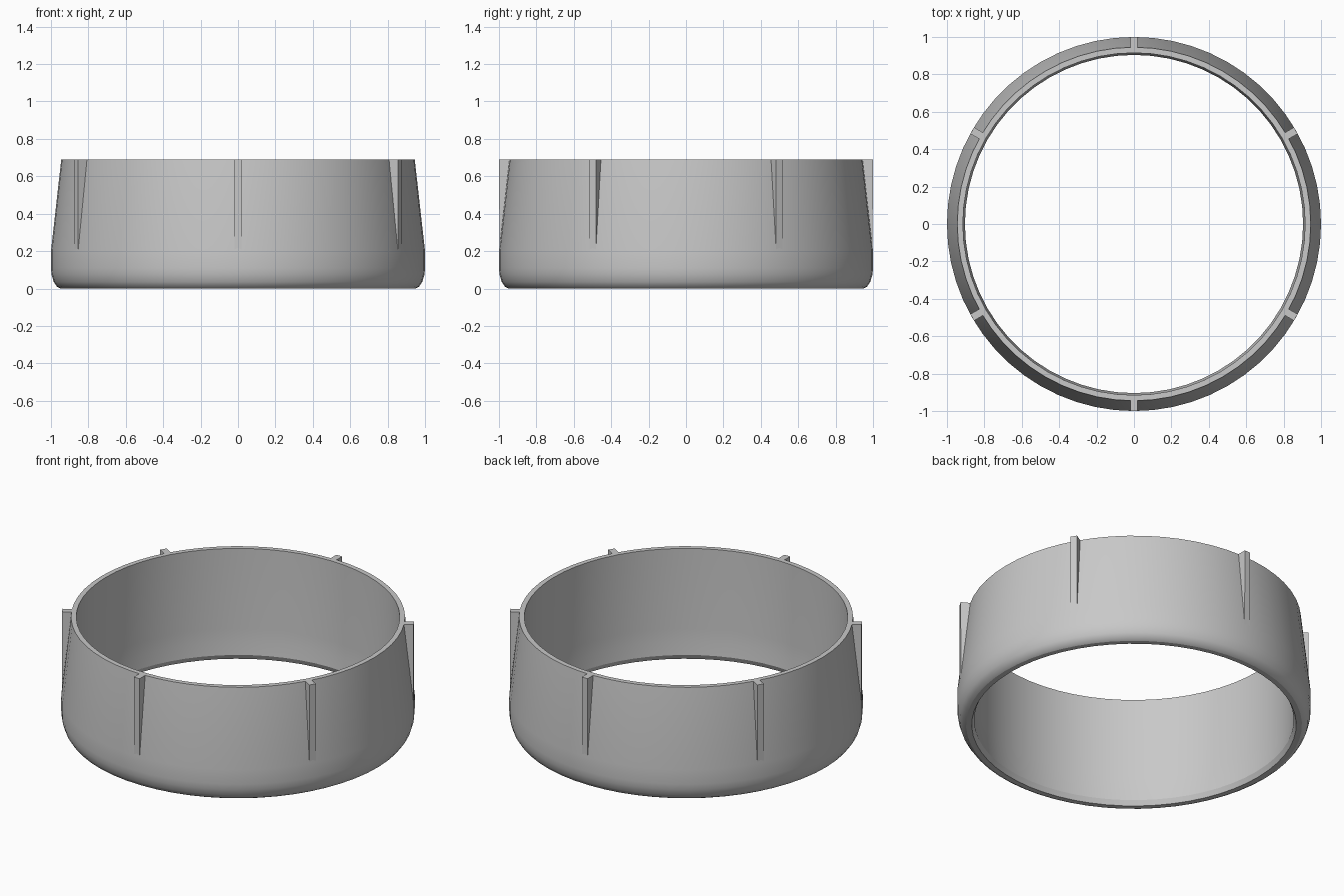
import bpy, bmesh, math
from mathutils import Matrix

cube = bpy.data.objects.get("Cube")
if cube:
    bpy.data.objects.remove(cube, do_unlink=True)

# Single grey material
grey = bpy.data.materials.new("light grey")
grey.use_nodes = True
colour = (0.58, 0.58, 0.58, 1)
grey.diffuse_color = colour
grey.node_tree.nodes["Principled BSDF"].inputs["Base Color"].default_value = colour


def make_object(name, bm):
    bmesh.ops.recalc_face_normals(bm, faces=bm.faces[:])
    mesh = bpy.data.meshes.new(name)
    bm.to_mesh(mesh)
    bm.free()
    mesh.materials.append(grey)
    obj = bpy.data.objects.new(name, mesh)
    bpy.context.collection.objects.link(obj)
    return obj


# Ring wall: closed profile (radius, height) spun around z
SEGMENTS = 60
profile = [
    # outside, from the base up
    (0.95, 0.0), (0.968, 0.01), (0.985, 0.035), (0.997, 0.075), (1.0, 0.11),
    (1.0, 0.2), (0.945, 0.69),
    # inside, from the rim down
    (0.915, 0.69), (0.914, 0.19), (0.911, 0.11), (0.904, 0.03), (0.918, 0.0),
]
bm = bmesh.new()
rings = []
for i in range(SEGMENTS):
    a = 2 * math.pi * i / SEGMENTS
    rings.append([bm.verts.new((r * math.cos(a), r * math.sin(a), z)) for r, z in profile])
n = len(profile)
for i in range(SEGMENTS):
    here, there = rings[i], rings[(i + 1) % SEGMENTS]
    for j in range(n):
        k = (j + 1) % n
        bm.faces.new((here[j], there[j], there[k], here[k]))
ring = make_object("ring_wall", bm)
bpy.ops.object.select_all(action='DESELECT')
ring.select_set(True)
bpy.context.view_layer.objects.active = ring
bpy.ops.object.shade_smooth_by_angle(angle=math.radians(28))

# Six upright wedge ribs filling the taper out to the full radius
RIB_HALF_WIDTH = 0.02
rib_profile = [(0.93, 0.69), (0.999, 0.69), (0.998, 0.19), (0.985, 0.19)]
for i in range(6):
    bm = bmesh.new()
    face = bm.faces.new([bm.verts.new((r, -RIB_HALF_WIDTH, z)) for r, z in rib_profile])
    side = bmesh.ops.extrude_face_region(bm, geom=[face])
    verts = [g for g in side["geom"] if isinstance(g, bmesh.types.BMVert)]
    bmesh.ops.translate(bm, vec=(0, 2 * RIB_HALF_WIDTH, 0), verts=verts)
    bm.transform(Matrix.Rotation(math.radians(30 + 60 * i), 4, 'Z'))
    make_object(f"rib_{i + 1}", bm)
